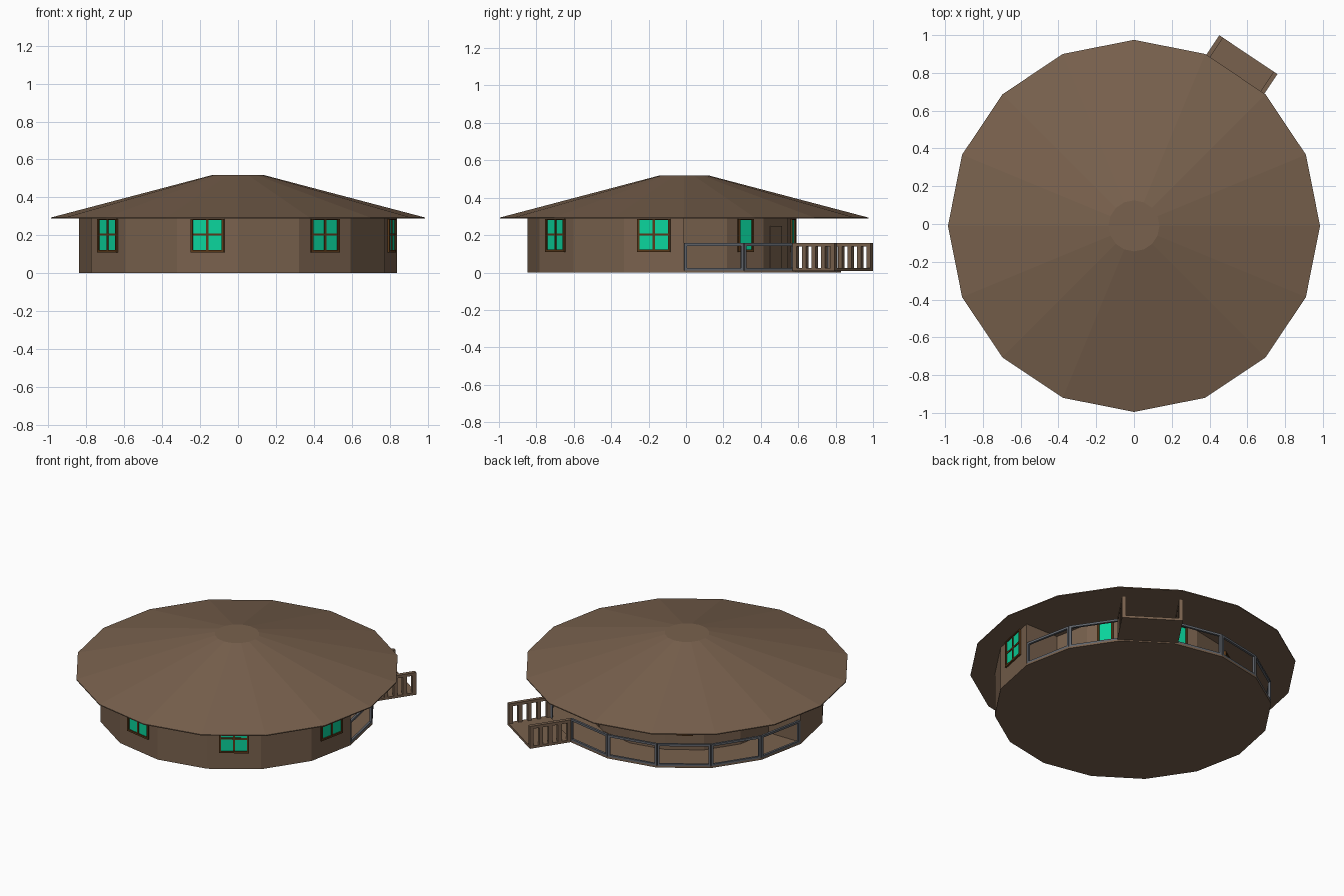
import bpy, bmesh
from math import sin, cos, pi, radians
from mathutils import Matrix, Vector

if "Cube" in bpy.data.objects:
    bpy.data.objects.remove(bpy.data.objects["Cube"])

CY = -0.01            # centre of the round plan
STEP = 22.5           # 16 sides
R_OUT, R_IN, EAVE = 0.838, 0.60, 0.288


def mat(name, rgb):
    m = bpy.data.materials.new(name)
    m.diffuse_color = (*rgb, 1)
    m.use_nodes = True
    m.node_tree.nodes["Principled BSDF"].inputs["Base Color"].default_value = m.diffuse_color
    return m


BROWN = mat("brown", (0.19, 0.12, 0.075))
FRAME = mat("frame_brown", (0.10, 0.04, 0.01))
GLASS = mat("green_glass", (0.003, 0.65, 0.33))
METAL = mat("dark_metal", (0.12, 0.13, 0.15))


def finish(name, bm, material):
    bmesh.ops.recalc_face_normals(bm, faces=bm.faces)
    me = bpy.data.meshes.new(name)
    bm.to_mesh(me)
    bm.free()
    ob = bpy.data.objects.new(name, me)
    bpy.context.collection.objects.link(ob)
    me.materials.append(material)
    return ob


def polar(r, deg):
    return (r * cos(radians(deg)), r * sin(radians(deg)) + CY)


def prism(name, outline, z0, z1, material):
    bm = bmesh.new()
    face = bm.faces.new([bm.verts.new((x, y, z0)) for x, y in outline])
    top = bmesh.ops.extrude_face_region(bm, geom=[face])["geom"]
    vs = [v for v in top if isinstance(v, bmesh.types.BMVert)]
    bmesh.ops.translate(bm, verts=vs, vec=(0, 0, z1 - z0))
    return finish(name, bm, material)


def facet_boxes(name, deg, boxes, material):
    """Boxes (out0, out1, side0, side1, z0, z1) in the frame of a facet facing deg."""
    bm = bmesh.new()
    frame = Matrix.Translation((0, CY, 0)) @ Matrix.Rotation(radians(deg), 4, 'Z')
    for a0, a1, b0, b1, c0, c1 in boxes:
        m = (frame @ Matrix.Translation(((a0 + a1) / 2, (b0 + b1) / 2, (c0 + c1) / 2))
             @ Matrix.Diagonal((a1 - a0, b1 - b0, c1 - c0, 1)))
        bmesh.ops.create_cube(bm, size=1, matrix=m)
    return finish(name, bm, material)


# Floor slab under house and porch
prism("floor", [polar(R_OUT, i * STEP) for i in range(16)], 0, 0.012, BROWN)

# Walls: full radius at the front, recessed behind the porch
outline = [polar(R_OUT, 180 + i * STEP) for i in range(9)]
outline += [polar(R_IN, i * STEP) for i in range(9)]
prism("walls", outline, 0.001, EAVE + 0.001, BROWN)

# Roof: shallow truncated cone with thin edge and flat soffit
bm = bmesh.new()
rings = []
for r, z in ((0.985, EAVE), (0.985, 0.294), (0.135, 0.518)):
    rings.append([bm.verts.new((*polar(r, i * STEP), z)) for i in range(16)])
bm.faces.new(rings[0])
bm.faces.new(rings[-1])
for lo, hi in zip(rings, rings[1:]):
    for i in range(16):
        j = (i + 1) % 16
        bm.faces.new((lo[i], lo[j], hi[j], hi[i]))
finish("roof", bm, BROWN)


def window(label, deg, radius, width, mullions):
    a = radius * cos(radians(STEP / 2))
    h, z0, z1, f = width / 2, 0.11, 0.287, 0.012
    bars = [(a - 0.005, a + 0.011, -h, -h + f, z0, z1),
            (a - 0.005, a + 0.011, h - f, h, z0, z1),
            (a - 0.005, a + 0.011, -h + f, h - f, z0, z0 + f),
            (a - 0.005, a + 0.011, -h + f, h - f, z1 - 0.006, z1)]
    if mullions:
        bars += [(a - 0.005, a + 0.008, -0.006, 0.006, z0 + f, z1 - 0.006),
                 (a - 0.005, a + 0.007, -h + f, h - f, 0.198, 0.21)]
    facet_boxes(label + "_window_frame", deg, bars, FRAME)
    facet_boxes(label + "_window_glass", deg,
                [(a - 0.004, a + 0.003, -h + f / 2, h - f / 2, z0 + 0.005, z1 - 0.003)], GLASS)


# Windows on every second facet
for deg in (-146.25, -101.25, -56.25, -11.25):
    window("outer", deg, R_OUT, 0.18, True)
for deg in (33.75, 78.75, 123.75, 168.75):
    window("porch", deg, R_IN, 0.10, False)

# Door facing the entrance
a = R_IN * cos(radians(STEP / 2))
facet_boxes("door", 56.25, [(a - 0.004, a + 0.005, -0.055, 0.055, 0.012, 0.25)], BROWN)

# Porch railing: one open metal frame per facet, leaving the entrance clear
a = R_OUT * cos(radians(STEP / 2))
h = R_OUT * sin(radians(STEP / 2)) - 0.002
for i in range(8):
    if i == 2:
        continue
    t = 0.014
    facet_boxes("porch_railing", (i + 0.5) * STEP,
                [(a - t, a, -h, h, 0.143, 0.157),
                 (a - t, a, -h, h, 0.012, 0.024),
                 (a - t, a, -h, -h + t, 0.024, 0.143),
                 (a - t, a, h - t, h, 0.024, 0.143)], METAL)

# Entrance landing with slatted side rails
N0, N1, HW, W = 0.822, 1.09, 0.185, 0.024
facet_boxes("landing", 56.25, [(N0, N1, -HW, HW, 0.008, 0.024)], BROWN)
for side, s in (("right", -1), ("left", 1)):
    b0, b1 = sorted((s * HW, s * (HW - W)))
    parts = [(N0, N1, b0, b1, 0.138, 0.157)]
    for k in range(5):
        n = N0 + k * (N1 - N0 - W) / 4
        parts.append((n, n + W, b0, b1, 0.024, 0.138))
    facet_boxes(side + "_landing_rail", 56.25, parts, BROWN)
